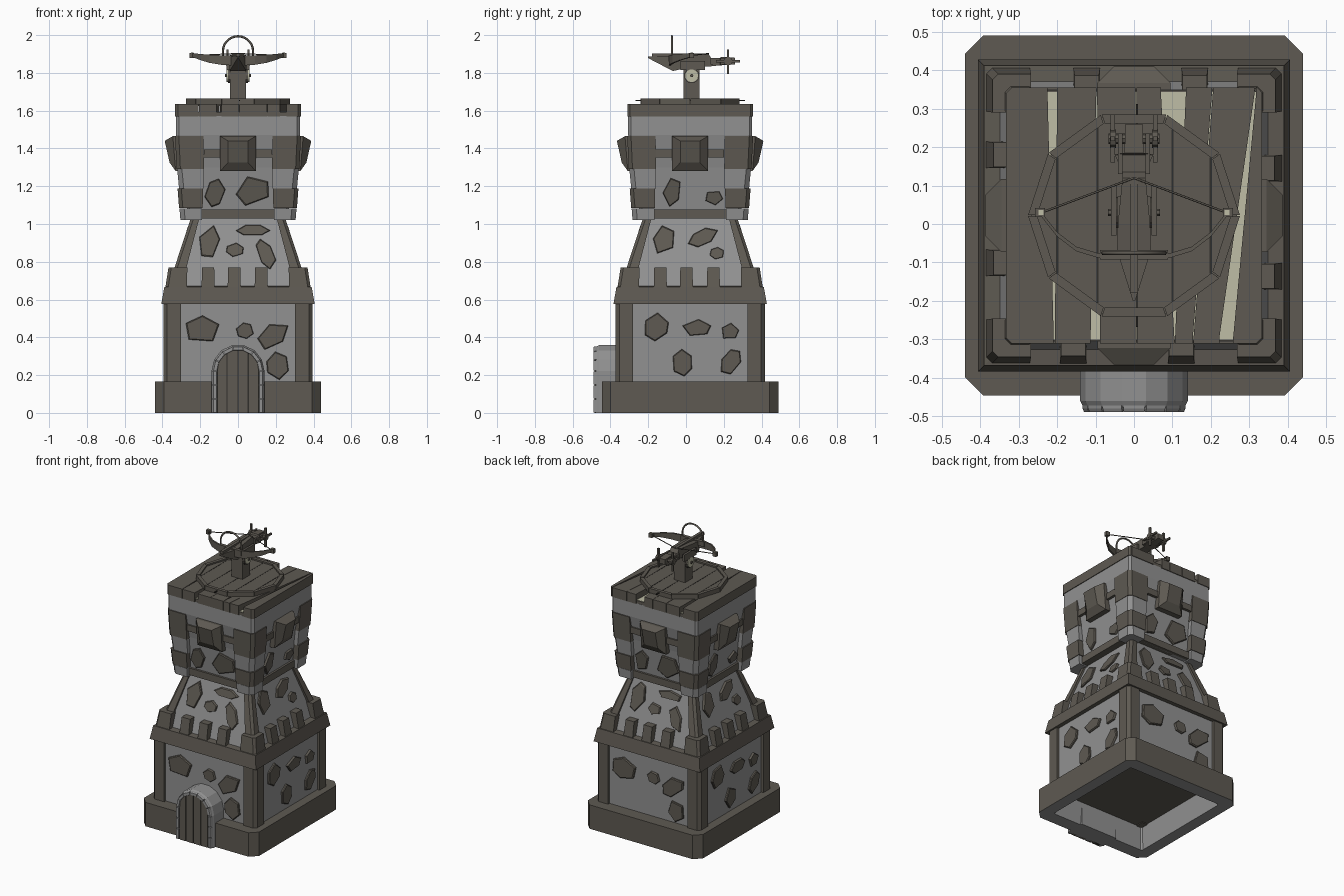
import bpy, bmesh, math, random

if "Cube" in bpy.data.objects:
    bpy.data.objects.remove(bpy.data.objects["Cube"])
random.seed(4)
Y0 = 0.022  # tower axis


def material(name, rgb):
    m = bpy.data.materials.new(name)
    m.diffuse_color = (*rgb, 1)
    m.use_nodes = True
    m.node_tree.nodes["Principled BSDF"].inputs["Base Color"].default_value = m.diffuse_color
    return m


BROWN = material("brown_stone", (0.112, 0.101, 0.084))
GRAY = material("gray_plaster", (0.285, 0.285, 0.285))
PALE = material("pale_wood", (0.52, 0.51, 0.38))
DARK = material("dark_gap", (0.03, 0.028, 0.024))


def loft(name, rings, mat, k=None):
    """Skin rings of points and cap the ends; k = quarter turns round the tower axis."""
    bm = bmesh.new()
    vs = []
    for ring in rings:
        row = []
        for x, y, z in ring:
            if k is not None:
                for _ in range(k):
                    x, y = -y, x
                y += Y0
            row.append(bm.verts.new((x, y, z)))
        vs.append(row)
    n = len(vs[0])
    for a, b in zip(vs, vs[1:]):
        for i in range(n):
            bm.faces.new((a[i], a[(i + 1) % n], b[(i + 1) % n], b[i]))
    bm.faces.new(vs[0])
    bm.faces.new(vs[-1])
    bmesh.ops.recalc_face_normals(bm, faces=bm.faces)
    me = bpy.data.meshes.new(name)
    bm.to_mesh(me)
    bm.free()
    me.materials.append(mat)
    ob = bpy.data.objects.new(name, me)
    bpy.context.collection.objects.link(ob)
    return ob


def rect(x0, x1, y0, y1, z):
    return [(x0, y0, z), (x1, y0, z), (x1, y1, z), (x0, y1, z)]


def sq(a, z):
    return rect(-a, a, -a, a, z)


def octo(a, b, c, z):
    return [(-a + c, -b, z), (a - c, -b, z), (a, -b + c, z), (a, b - c, z),
            (a - c, b, z), (-a + c, b, z), (-a, b - c, z), (-a, -b + c, z)]


def box(name, x0, x1, y0, y1, z0, z1, mat, k=None):
    return loft(name, [rect(x0, x1, y0, y1, z0), rect(x0, x1, y0, y1, z1)], mat, k)


def disc(name, x0, x1, y, z, r, mat, n=14):
    ring = lambda x: [(x, y + r * math.cos(i * math.tau / n), z + r * math.sin(i * math.tau / n)) for i in range(n)]
    return loft(name, [ring(x0), ring(x1)], mat)


def tube(name, pts, r, mat):
    cu = bpy.data.curves.new(name, 'CURVE')
    cu.dimensions = '3D'
    cu.bevel_depth = r
    cu.bevel_resolution = 1
    cu.use_fill_caps = True
    sp = cu.splines.new('POLY')
    sp.points.add(len(pts) - 1)
    for p, co in zip(sp.points, pts):
        p.co = (*co, 1)
    cu.materials.append(mat)
    ob = bpy.data.objects.new(name, cu)
    bpy.context.collection.objects.link(ob)


# Plinth, hollow underneath with a plaster lining
base = loft("plinth", [octo(.345, .36, .01, .155), octo(.36, .375, .01, 0), octo(.44, .468, .047, 0),
                       octo(.44, .468, .047, .165), octo(.34, .34, .03, .165)], BROWN, 0)
base.data.materials.append(GRAY)
for f in base.data.polygons:
    c = f.center
    if c.z < .12 and abs(c.x) < .42 and abs(c.y - Y0) < .44:
        f.material_index = 1

# Tower walls
loft("lower_wall", [sq(.378, .158), sq(.378, .6)], GRAY, 0)
loft("middle_wall", [sq(.352, .66), sq(.235, 1.04)], GRAY, 0)
loft("upper_wall", [octo(a, a, .015, z) for a, z in ((.265, 1.03), (.296, 1.3), (.328, 1.47), (.328, 1.572))], GRAY, 0)
loft("belt_course", [sq(.406, .577), sq(.39, .667), sq(.34, .672)], BROWN, 0)


def corner(name, a0, w0, z0, a1, w1, z1, mat, k, c=.015):
    """Square corner block with its outer edge chamfered."""
    ring = lambda a, w, z: [(-a, -a + c, z), (-a + c, -a, z), (-a + w, -a, z), (-a + w, -a + w, z), (-a, -a + w, z)]
    loft(name, [ring(a0, w0, z0), ring(a1, w1, z1)], mat, k)


for k in range(4):
    # Corner posts and stacked quoins
    corner("lower_corner_post", .395, .092, .15, .395, .092, .59, BROWN, k, .02)
    corner("belt_corner_tooth", .386, .115, .655, .368, .1, .77, BROWN, k)
    corner("middle_corner_post", .369, .07, .67, .25, .045, 1.03, BROWN, k)
    corner("quoin", .305, .115, 1.022, .31, .12, 1.083, GRAY, k, .025)
    corner("quoin", .312, .125, 1.085, .32, .135, 1.188, BROWN, k, .02)
    corner("quoin", .312, .13, 1.188, .322, .14, 1.29, GRAY, k, .025)
    corner("quoin", .325, .145, 1.29, .333, .15, 1.465, BROWN, k, .02)
    # Teeth rising from the belt
    for x in (-.158, -.02, .123):
        loft("belt_tooth", [rect(x - .035, x + .035, -.386, -.31, .66),
                            rect(x - .032, x + .032, -.365, -.29, .77)], BROWN, k)
    # String courses and corbel
    box("collar_band", -.19, .19, -.285, -.22, 1.03, 1.078, BROWN, k)
    box("string_course", -.18, .18, -.324, -.27, 1.352, 1.395, BROWN, k)
    xz = lambda w, a, b, y0, y1: [(-w, y0, a), (w, y0, a), (w, y1, b), (-w, y1, b)]
    loft("corbel", [xz(.095, 1.28, 1.465, -.28, -.28), xz(.095, 1.28, 1.465, -.33, -.345),
                    xz(.052, 1.325, 1.44, -.362, -.388)], BROWN, k)

# Loose field stones: centre u, centre z, width, height, lean
front = [(-.19, .44, .18, .14, 0), (.037, .435, .09, .08, 0), (.185, .41, .14, .14, .5), (.21, .25, .115, .14, 0),
         (-.153, .905, .105, .17, .1), (.08, .967, .17, .055, 0), (-.016, .863, .09, .07, 0), (.148, .84, .085, .15, -.35),
         (-.122, 1.165, .1, .14, .15), (.08, 1.175, .17, .155, .1)]
side = [(-.18, .455, .125, .14, .1), (.035, .45, .145, .085, 0), (.21, .43, .09, .085, .1), (-.042, .265, .105, .135, 0),
        (.215, .27, .1, .13, .3), (-.138, .915, .11, .15, .1), (.068, .93, .125, .1, .8), (.142, .845, .075, .06, 0),
        (-.096, 1.17, .09, .145, .15), (.126, 1.14, .09, .075, 0)]


def plane(z):
    if z < .6:
        return .378
    if z < 1.03:
        return .352 - (z - .66) * .308
    return .265 + (z - 1.03) * .115


for k in range(4):
    for u, z, w, h, lean in (side if k % 2 else front):
        n = random.choice((5, 5, 6, 6))
        a0 = random.uniform(0, 1)
        poly = []
        for i in range(n):
            a = a0 + (i + random.uniform(-.15, .15)) * math.tau / n
            dz = math.sin(a) * h * .54
            poly.append((math.cos(a) * w * .54 + lean * dz, dz))
        ring = lambda s, d: [(u + s * p, -plane(z + s * q) - d, z + s * q) for p, q in poly]
        loft("field_stone", [ring(1, -.015), ring(1, .009), ring(.92, .014)], BROWN, k)


# Door porch with arch stones and plank door
def arch(r, y, zc=.222, n=7):
    return [(r, y, 0)] + [(r * math.cos(i * math.pi / n), y, zc + r * math.sin(i * math.pi / n))
                          for i in range(n + 1)] + [(-r, y, 0)]


loft("porch", [arch(.14, -.34), arch(.14, -.46), arch(.132, -.476)], GRAY)
loft("door_backing", [arch(.112, -.46), arch(.112, -.479)], DARK)
edges = [-.109, -.058, 0, .054, .109]
for a, b in zip(edges, edges[1:]):
    a, b = a + .003, b - .003
    top = lambda x: .222 + math.sqrt(max(0, .112 ** 2 - x * x))
    m = (a + b) / 2
    prof = [(a, 0), (b, 0), (b, top(b)), (m, top(m)), (a, top(a))]
    loft("door_plank", [[(x, y, z) for x, z in prof] for y in (-.465, -.484)], BROWN)
path = [(1, 0, i * .074) for i in range(3)]
path += [(math.cos(i * math.pi / 7), math.sin(i * math.pi / 7), .222) for i in range(8)]
path += [(-1, 0, i * .074) for i in (2, 1, 0)]
for (c0, s0, z0), (c1, s1, z1) in zip(path, path[1:]):
    t = .04
    ca, sa, za = c0 + (c1 - c0) * t, s0 + (s1 - s0) * t, z0 + (z1 - z0) * t
    cb, sb, zb = c1 - (c1 - c0) * t, s1 - (s1 - s0) * t, z1 - (z1 - z0) * t
    ring = lambda y, p, q: [(p * ca, y, za + p * sa), (q * ca, y, za + q * sa),
                            (q * cb, y, zb + q * sb), (p * cb, y, zb + p * sb)]
    loft("arch_stone", [ring(-.455, .11, .134), ring(-.48, .11, .134), ring(-.489, .113, .13)], GRAY)

# Roof deck: pale boards showing between uneven planks (back x0, x1, front x0, x1)
loft("deck_underlay", [octo(.327, .327, .015, 1.57), octo(.327, .327, .015, 1.592)], BROWN, 0)
box("pale_boards", -.3, .322, -.322, .322, 1.585, 1.594, PALE, 0)
for b0, b1, f0, f1 in [(-.333, -.225, -.333, -.209), (-.2, -.098, -.206, -.113), (-.096, .004, -.088, .006),
                       (.006, .07, .008, .105), (.135, .203, .107, .153), (.205, .314, .155, .222), (.318, .333, .258, .333)]:
    ch = .015
    quad = lambda z: [(f0 + ch * (f0 < -.33), -.333, z), (f1 - ch * (f1 > .33), -.333, z), (f1, -.318, z), (b1, .32, z),
                      (b1 - ch * (b1 > .33) * .8, .333, z), (b0 + ch * (b0 < -.33), .333, z), (b0, .318, z), (f0, -.318, z)]
    loft("deck_plank", [quad(1.57), quad(1.635)], BROWN, 0)

# Ten-sided turntable with rim beams and plank seams
deca = lambda r, z: [(r * math.cos(i * math.tau / 10), r * math.sin(i * math.tau / 10), z) for i in range(10)]
loft("turntable", [deca(.268, 1.625), deca(.268, 1.655)], BROWN, 0)
outer, inner = deca(.276, 0), deca(.252, 0)
for i in range(10):
    j = (i + 1) % 10
    mix = lambda p, q, t, z: (p[0] + (q[0] - p[0]) * t, p[1] + (q[1] - p[1]) * t, z)
    ring = lambda z: [mix(outer[i], outer[j], .01, z), mix(outer[i], outer[j], .99, z),
                      mix(inner[i], inner[j], .99, z), mix(inner[i], inner[j], .01, z)]
    loft("turntable_rim", [ring(1.633), ring(1.665)], BROWN, 0)
for x in (-.2, -.095, .008, .1, .2):
    h = .148 + (.204 - abs(x)) * .727
    box("turntable_seam", x - .003, x + .003, -h, h, 1.65, 1.656, DARK, 0)

# Mounted crossbow: post, pivot and stock
box("post", -.043, .043, -.012, .072, 1.65, 1.84, BROWN)
for s in (-1, 1):
    disc("pivot_wheel", s * .04, s * .054, .03, 1.785, .04, BROWN)
    disc("pivot_face", s * .05, s * .06, .03, 1.785, .034, PALE)
    disc("pivot_pin", s * .05, s * .068, .03, 1.785, .009, BROWN, 6)
    box("yoke_plate", s * .045, s * .06, -.03, .1, 1.815, 1.862, BROWN)
xs = lambda y, w, a, b: [(-w, y, a), (w, y, a), (w, y, b), (-w, y, b)]
loft("stock", [xs(-.2, .003, 1.878, 1.886), xs(-.07, .044, 1.81, 1.886), xs(0, .042, 1.825, 1.893),
               xs(.12, .03, 1.835, 1.9), xs(.135, .03, 1.835, 1.875), xs(.18, .05, 1.84, 1.875),
               xs(.185, .025, 1.84, 1.885), xs(.26, .022, 1.845, 1.88)], BROWN)
box("bolt_rail", -.01, .01, -.18, .12, 1.88, 1.903, BROWN)

# Winch at the rear
disc("winch_axle", -.066, .066, .222, 1.862, .014, BROWN, 8)
for s in (-1, 1):
    x = s * .055
    disc("winch_hub", x - .008, x + .008, .222, 1.862, .024, BROWN, 8)
    box("winch_spoke", x - .006, x + .006, .216, .228, 1.795, 1.925, BROWN)
    box("winch_spoke", x - .006, x + .006, .16, .285, 1.856, 1.868, BROWN)
    box("winch_bracket", s * .03, s * .042, .13, .235, 1.845, 1.88, BROWN)

# Bow limbs, tips, string and sight ring
half = [(.04, -.085, 1.84, 1.892), (.09, -.083, 1.843, 1.893), (.15, -.065, 1.853, 1.896), (.2, -.027, 1.868, 1.9), (.245, .03, 1.885, 1.905)]
limb = [(-x, y, a, b) for x, y, a, b in reversed(half)] + half
loft("bow", [[(x, y - .006, a), (x, y + .006, a), (x, y + .006, b), (x, y - .006, b)] for x, y, a, b in limb], BROWN)
box("bow_mount", -.088, .088, -.092, -.068, 1.86, 1.893, BROWN)
for s in (-1, 1):
    box("bow_tip", s * .232, s * .258, .018, .042, 1.878, 1.906, BROWN)
    box("bow_tip_cap", s * .236, s * .249, .024, .037, 1.9, 1.909, PALE)
tube("bow_string", [(-.24, .03, 1.892), (0, .12, 1.903), (.24, .03, 1.892)], .003, BROWN)
tube("sight_ring", [(-.08, -.075, 1.875)] + [(-.08 * math.cos(i * math.pi / 14), -.075, 1.914 + .08 * math.sin(i * math.pi / 14))
                                           for i in range(15)] + [(.08, -.075, 1.875)], .006, BROWN)
